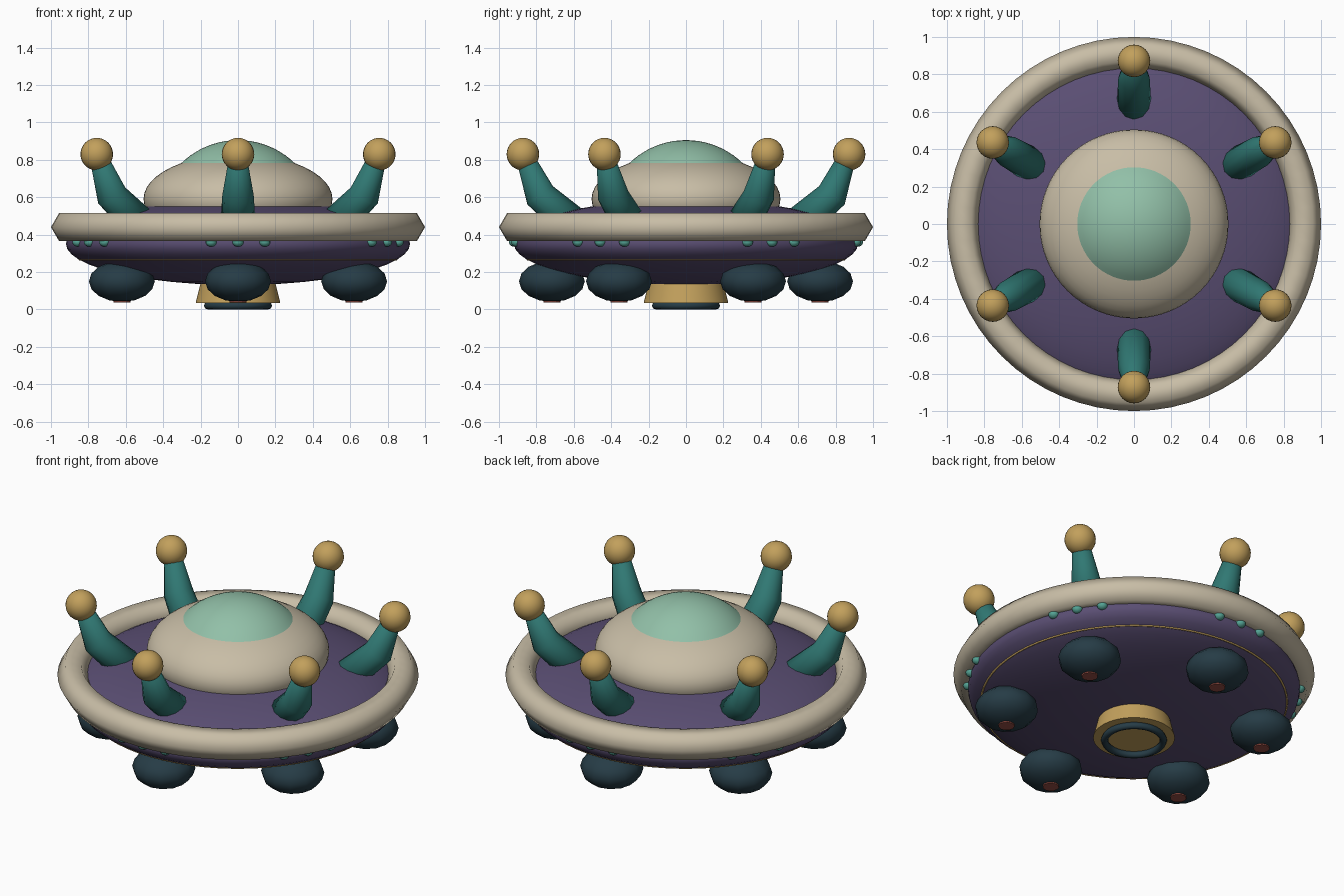
import bpy, bmesh, math
from mathutils import Vector, Matrix

if "Cube" in bpy.data.objects:
    bpy.data.objects.remove(bpy.data.objects["Cube"])

TAU = 2 * math.pi


def material(name, rgb):
    lin = [((c / 255 + 0.055) / 1.055) ** 2.4 for c in rgb]
    m = bpy.data.materials.new(name)
    m.diffuse_color = (*lin, 1)
    m.use_nodes = True
    m.node_tree.nodes["Principled BSDF"].inputs["Base Color"].default_value = m.diffuse_color
    return m


CREAM = material("cream", (200, 189, 166))
PURPLE = material("purple", (90, 78, 115))
TEAL = material("teal", (48, 120, 115))
GOLD = material("gold", (194, 160, 92))
MINT = material("mint", (146, 192, 168))
NAVY = material("navy", (38, 60, 70))
RED = material("dull_red", (150, 78, 68))
LAMP = material("light_teal", (85, 165, 150))


def finish(bm, name, mat, smooth=True):
    bmesh.ops.recalc_face_normals(bm, faces=bm.faces[:])
    me = bpy.data.meshes.new(name)
    bm.to_mesh(me)
    bm.free()
    me.materials.append(mat)
    for p in me.polygons:
        p.use_smooth = smooth
    ob = bpy.data.objects.new(name, me)
    bpy.context.collection.objects.link(ob)
    return ob


def skin(bm, rings, closed=False):
    """Bridge successive vertex rings with quads."""
    n = len(rings[0])
    pairs = list(zip(rings, rings[1:]))
    if closed:
        pairs.append((rings[-1], rings[0]))
    for a, b in pairs:
        for i in range(n):
            j = (i + 1) % n
            bm.faces.new((a[i], a[j], b[j], b[i]))


def lathe(name, profile, mat, seg=64, closed=False, smooth=True):
    bm = bmesh.new()
    rings = [[bm.verts.new((max(r, 1e-5) * math.cos(TAU * i / seg),
                            max(r, 1e-5) * math.sin(TAU * i / seg), z))
              for i in range(seg)] for r, z in profile]
    skin(bm, rings, closed)
    bmesh.ops.remove_doubles(bm, verts=bm.verts[:], dist=1e-4)
    return finish(bm, name, mat, smooth)


def torus(name, major, minor, z, mat, sides):
    prof = [(major + minor * math.cos(TAU * k / sides),
             z + minor * math.sin(TAU * k / sides)) for k in range(sides)]
    return lathe(name, prof, mat, closed=True)


def ellipsoid(name, loc, size, mat, seg, rings):
    bm = bmesh.new()
    bmesh.ops.create_uvsphere(
        bm, u_segments=seg, v_segments=rings, radius=1,
        matrix=Matrix.Translation(loc) @ Matrix.Diagonal((*size, 1)))
    return finish(bm, name, mat)


def around(ob, angles):
    """Turn a part built on +x to every angle about the z axis."""
    base = ob.name
    for k, a in enumerate(angles):
        o = ob if k == 0 else ob.copy()
        if k:
            bpy.context.collection.objects.link(o)
        o.name = f"{base}_{k + 1}"
        o.rotation_euler.z = math.radians(a)


SIX = [30 + 60 * k for k in range(6)]

# saucer hull, slightly taller above its widest line
hull = []
for k in range(25):
    t = math.pi * (k / 24 - 0.5)
    hull.append((0.92 * math.cos(t), 0.35 + (0.24 if t > 0 else 0.22) * math.sin(t)))
lathe("saucer_hull", hull, PURPLE)

# rim ring with six-sided section, and thin gold trim under it
torus("rim_ring", 0.9134, 0.0866, 0.44, CREAM, 6)
torus("gold_trim", 0.847, 0.006, 0.266, GOLD, 6)

# cabin dome and glass cap
ellipsoid("cabin_dome", (0, 0, 0.59), (0.505, 0.505, 0.24), CREAM, 64, 24)
cap_angle = math.asin(0.305 / 0.435)
lathe("glass_cap", [(0.435 * math.sin(cap_angle * k / 10),
                     0.47 + 0.435 * math.cos(cap_angle * k / 10))
                    for k in range(11)], MINT)

# bent, tapering arms
path = [Vector((0.585, 0, 0.44)), Vector((0.78, 0, 0.61)), Vector((0.868, 0, 0.83))]
radii = [0.095, 0.084, 0.045]
bm = bmesh.new()
arm_rings = []
for k, (p, r) in enumerate(zip(path, radii)):
    d = Vector()
    if k > 0:
        d += (p - path[k - 1]).normalized()
    if k < 2:
        d += (path[k + 1] - p).normalized()
    d.normalize()
    n = Vector((-d.z, 0, d.x))
    arm_rings.append([bm.verts.new(p + n * r * math.cos(TAU * i / 12)
                                   + Vector((0, r * math.sin(TAU * i / 12), 0)))
                      for i in range(12)])
skin(bm, arm_rings)
bm.faces.new(arm_rings[0])
bm.faces.new(arm_rings[-1])
around(finish(bm, "arm", TEAL), SIX)

# arm end balls
around(ellipsoid("arm_ball", (0.872, 0, 0.83), (0.087,) * 3, GOLD, 24, 16), SIX)

# underside pods with a small lens
around(ellipsoid("pod", (0.717, 0, 0.15), (0.176, 0.176, 0.11), NAVY, 12, 8), SIX)
bm = bmesh.new()
bmesh.ops.create_cone(bm, cap_ends=True, segments=12, radius1=0.045, radius2=0.045,
                      depth=0.009, matrix=Matrix.Translation((0.717, 0, 0.0425)))
around(finish(bm, "pod_lens", RED, False), SIX)

# lamps in groups of three below the rim
around(ellipsoid("rim_lamp", (0.917, 0, 0.36), (0.03, 0.03, 0.025), LAMP, 12, 8),
       [a + o for a in SIX for o in (-9, 0, 9)])

# central thruster
thruster = lathe("thruster", [(0, 0.035), (0.226, 0.035), (0.198, 0.15), (0, 0.15)], GOLD)
bpy.context.view_layer.objects.active = thruster
thruster.select_set(True)
bpy.ops.object.shade_smooth_by_angle(angle=math.radians(30))
torus("thruster_ring", 0.162, 0.02, 0.02, NAVY, 8)
